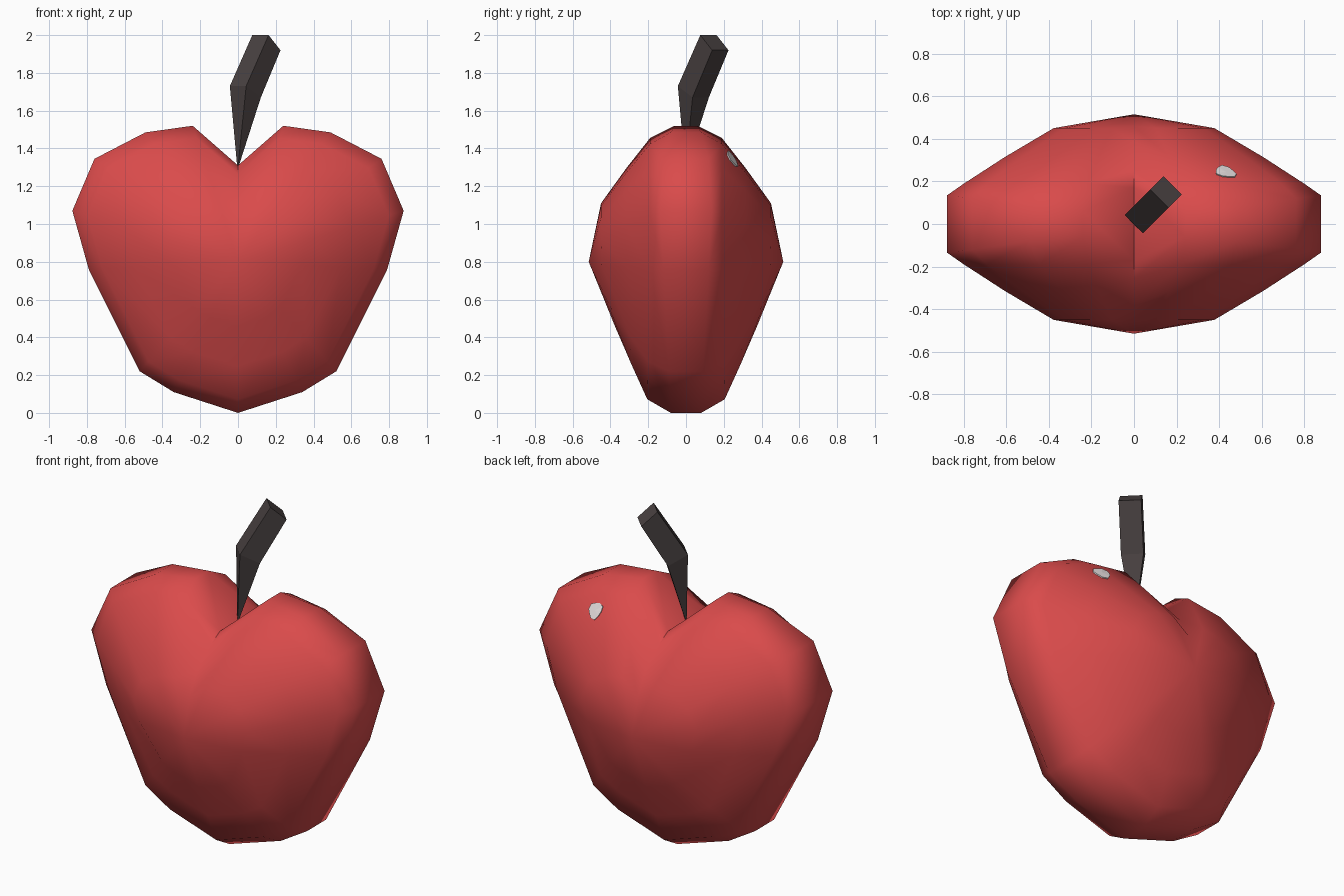
import bpy, bmesh, math
from mathutils import Vector

if "Cube" in bpy.data.objects:
    bpy.data.objects.remove(bpy.data.objects["Cube"])


def material(name, rgb):
    m = bpy.data.materials.new(name)
    m.diffuse_color = (*rgb, 1)
    m.use_nodes = True
    m.node_tree.nodes["Principled BSDF"].inputs["Base Color"].default_value = m.diffuse_color
    return m


def make_object(name, bm, mat, smooth=None):
    bmesh.ops.recalc_face_normals(bm, faces=bm.faces)
    me = bpy.data.meshes.new(name)
    bm.to_mesh(me)
    bm.free()
    ob = bpy.data.objects.new(name, me)
    bpy.context.collection.objects.link(ob)
    me.materials.append(mat)
    if smooth:
        bpy.ops.object.select_all(action='DESELECT')
        ob.select_set(True)
        bpy.context.view_layer.objects.active = ob
        bpy.ops.object.shade_smooth_by_angle(angle=math.radians(smooth))
    return ob


red = material("apple red", (0.70, 0.07, 0.07))
brown = material("stem dark brown", (0.065, 0.052, 0.052))
white = material("shine white", (0.80, 0.75, 0.75))

# Apple body: heart outline (x, z, half thickness of rim), swelling to front and back
half = [(0, 0, .08), (.34, .11, .08), (.52, .22, .09), (.79, .76, .12),
        (.877, 1.07, .135), (.76, 1.345, .12), (.49, 1.485, .08),
        (.24, 1.52, .06), (0, 1.31, .17)]
outline = half + [(-x, z, w) for x, z, w in half[-2:0:-1]]
ZC = .8
# ring scale, bulge upward, bulge downward, bulge at the top notch
rings = [(.91, .19, .205, .255), (.69, .315, .285, .385), (.43, .45, .375, .46)]
bm = bmesh.new()
n = len(outline)
sides = []
for sy in (-1, 1):
    loops = [[bm.verts.new((x, sy * w, z)) for x, z, w in outline]]
    for t, up, down, notch in rings:
        loop = []
        for i, (x, z, w) in enumerate(outline):
            k = max(0, (ZC - z) / ZC)
            y = notch if i == len(half) - 1 else up + (down - up) * k
            loop.append(bm.verts.new((x * t, sy * y, ZC + (z - ZC) * t)))
        loops.append(loop)
    tip = bm.verts.new((0, sy * .515, ZC))
    for a, b in zip(loops, loops[1:]):
        for i in range(n):
            j = (i + 1) % n
            bm.faces.new((a[i], a[j], b[j], b[i]))
    for i in range(n):
        bm.faces.new((loops[-1][i], loops[-1][(i + 1) % n], tip))
    sides.append(loops[0])
for i in range(n):
    j = (i + 1) % n
    bm.faces.new((sides[0][i], sides[0][j], sides[1][j], sides[1][i]))
apple = make_object("apple_body", bm, red, 60)

# Stem: tapered bar leaning diagonally; each section is inner (s, z) and outer (s, z)
bm = bmesh.new()
r = math.sqrt(.5)
sections = [(-.003, 1.31, .003, 1.31, .004), (0, 1.73, .11, 1.67, .061),
            (.168, 2.0, .257, 1.92, .061)]
loops = []
for s0, z0, s1, z1, w in sections:
    loops.append([bm.verts.new(((s + v) * r, (s - v) * r, z)) for s, v, z in
                  ((s0, -w, z0), (s0, w, z0), (s1, w, z1), (s1, -w, z1))])
for a, b in zip(loops, loops[1:]):
    for i in range(4):
        j = (i + 1) % 4
        bm.faces.new((a[i], a[j], b[j], b[i]))
bm.faces.new(loops[0][::-1])
bm.faces.new(loops[-1])
make_object("stem", bm, brown)

# Shine spot: thin irregular plate lying on the back right shoulder
bpy.context.view_layer.update()
bm = bmesh.new()
direction = Vector((0, -.8, -.6))
centre = Vector((.43, .235, 1.34))
verts = []
for i in range(10):
    a = math.tau * i / 10
    rad = .048 + .006 * math.sin(3 * a + .5)
    p = centre + rad * Vector((math.cos(a), -.6 * math.sin(a), .8 * math.sin(a)))
    hit, loc, nor, _ = apple.ray_cast(p - direction, direction)
    verts.append(bm.verts.new((loc if hit else p) - direction * .006))
mid = sum((v.co for v in verts), Vector()) / 10
hit, loc, nor, _ = apple.ray_cast(mid - direction, direction)
hub = bm.verts.new((loc if hit else mid) - direction * .006)
for i in range(10):
    bm.faces.new((hub, verts[i], verts[(i + 1) % 10]))
bm.normal_update()
if bm.faces[:][0].normal.dot(direction) > 0:
    bmesh.ops.reverse_faces(bm, faces=bm.faces)
ext = bmesh.ops.extrude_face_region(bm, geom=bm.faces[:], use_keep_orig=True)
for v in [g for g in ext["geom"] if isinstance(g, bmesh.types.BMVert)]:
    v.co += direction * .008
make_object("shine_spot", bm, white)
